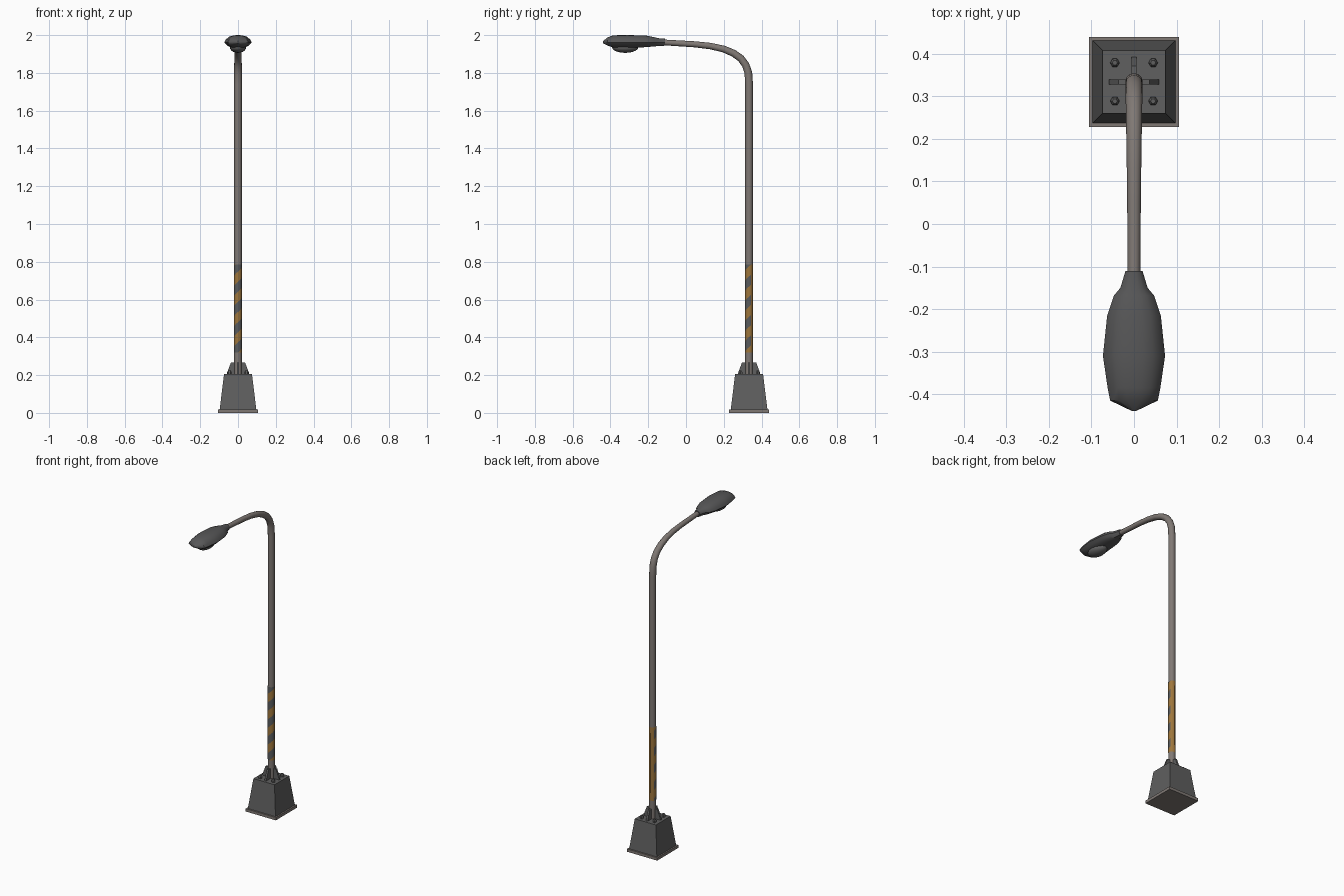
import bpy, bmesh, math
from mathutils import Vector

if "Cube" in bpy.data.objects:
    bpy.data.objects.remove(bpy.data.objects["Cube"])

PY = 0.334  # y position of the pole axis


def material(name, rgb):
    m = bpy.data.materials.new(name)
    m.diffuse_color = (*rgb, 1)
    m.use_nodes = True
    m.node_tree.nodes["Principled BSDF"].inputs["Base Color"].default_value = m.diffuse_color
    return m


STEEL = material("weathered steel", (0.215, 0.19, 0.175))
BASE = material("base grey", (0.115, 0.115, 0.115))
HOUSING = material("housing dark grey", (0.095, 0.095, 0.097))
LENS = material("lens grey", (0.13, 0.13, 0.13))
YELLOW = material("warning ochre", (0.34, 0.18, 0.045))
STRIPE = material("stripe grey", (0.10, 0.105, 0.11))


def finish(name, bm, mats, smooth=None):
    bmesh.ops.recalc_face_normals(bm, faces=bm.faces)
    me = bpy.data.meshes.new(name)
    bm.to_mesh(me)
    bm.free()
    for m in mats:
        me.materials.append(m)
    ob = bpy.data.objects.new(name, me)
    bpy.context.collection.objects.link(ob)
    if smooth:
        bpy.ops.object.select_all(action='DESELECT')
        ob.select_set(True)
        bpy.context.view_layer.objects.active = ob
        bpy.ops.object.shade_smooth_by_angle(angle=math.radians(smooth))
    return ob


def loft(name, rings, mat, smooth=None):
    """Skin a list of equal-sized vertex rings and cap both ends."""
    bm = bmesh.new()
    vs = [[bm.verts.new(p) for p in r] for r in rings]
    n = len(vs[0])
    for a, b in zip(vs, vs[1:]):
        for i in range(n):
            j = (i + 1) % n
            bm.faces.new((a[i], a[j], b[j], b[i]))
    bm.faces.new(vs[0])
    bm.faces.new(vs[-1])
    return finish(name, bm, [mat], smooth)


def square(h, z):
    return [(sx * h, PY + sy * h, z) for sx, sy in ((-1, -1), (1, -1), (1, 1), (-1, 1))]


# Base plate and tapered footing
loft("base_plate", [square(0.106, 0), square(0.106, 0.018)], STEEL)
loft("footing", [square(0.097, 0.018), square(0.074, 0.205)], BASE)

# Four gussets around the pole foot
for k in range(4):
    d = Vector((math.cos(k * math.pi / 2), math.sin(k * math.pi / 2), 0))
    s = Vector((-d.y, d.x, 0)) * 0.006
    prof = [(0.012, 0.203), (0.059, 0.203), (0.057, 0.215), (0.037, 0.268), (0.012, 0.268)]
    pts = [Vector((0, PY, z)) + d * r for r, z in prof]
    loft(f"gusset_{k + 1}", [[p - s for p in pts], [p + s for p in pts]], BASE)

# Anchor bolts with chamfered heads
for sx in (-1, 1):
    for sy in (-1, 1):
        rings = [[(sx * 0.045 + r * math.cos(i * math.pi / 3),
                   PY + sy * 0.045 + r * math.sin(i * math.pi / 3), z) for i in range(6)]
                 for r, z in ((0.011, 0.203), (0.011, 0.216), (0.006, 0.225))]
        loft(f"bolt_{sx}_{sy}", rings, BASE)

# Pole sweeping into the arm: (y, z, radius)
N = 12
path = [(PY, 0.203, 0.0205), (PY, 1.0, 0.0205), (PY, 1.74, 0.0205), (0.330, 1.80, 0.0205),
        (0.316, 1.842, 0.020), (0.290, 1.877, 0.0195), (0.252, 1.904, 0.019),
        (0.200, 1.926, 0.018), (0.13, 1.942, 0.017), (0.05, 1.951, 0.016), (-0.13, 1.962, 0.015)]
rings = []
for i, (y, z, r) in enumerate(path):
    p, q = path[max(i - 1, 0)], path[min(i + 1, len(path) - 1)]
    t = Vector((q[0] - p[0], q[1] - p[1])).normalized()
    rings.append([(r * math.sin(a), y - t.y * r * math.cos(a), z + t.x * r * math.cos(a))
                  for a in (2 * math.pi * k / N for k in range(N))])
loft("pole_and_arm", rings, STEEL, 40)

# Painted warning band: helical stripes at the front, plain at the back
Z0, Z1, HALF, R = 0.32, 0.785, 0.0535, 0.0211
bm = bmesh.new()
grid = []
for row in range(-3, 13):
    line = []
    for k in range(N + 1):
        a = 2 * math.pi * k / N - math.pi
        z = min(max(Z0 + row * HALF + 0.018 * a, Z0), Z1)
        line.append(bm.verts.new((R * math.sin(a), PY - R * math.cos(a), z)))
    grid.append(line)
for row in range(len(grid) - 1):
    for k in range(N):
        q = (grid[row][k], grid[row][k + 1], grid[row + 1][k + 1], grid[row + 1][k])
        if max(v.co.z for v in q) - min(v.co.z for v in q) < 1e-5:
            continue
        f = bm.faces.new(q)
        a = 2 * math.pi * (k + 0.5) / N - math.pi
        f.material_index = 1 if row % 2 == 1 and abs(a) < 2.0 else 0
bmesh.ops.remove_doubles(bm, verts=bm.verts, dist=1e-5)
finish("warning_band", bm, [YELLOW, STRIPE], 40)

# Lamp housing: stations of (y, half width, bottom z, rim z, top z)
stations = [(-0.110, 0.020, 1.944, 1.962, 1.981), (-0.150, 0.032, 1.942, 1.962, 1.984),
            (-0.168, 0.047, 1.940, 1.961, 1.989), (-0.215, 0.063, 1.936, 1.960, 1.998),
            (-0.310, 0.073, 1.933, 1.960, 2.000), (-0.385, 0.062, 1.935, 1.960, 1.999),
            (-0.415, 0.056, 1.944, 1.960, 1.988), (-0.440, 0.004, 1.957, 1.962, 1.968)]
half = [(1.0, 0.0), (0.88, 0.42), (0.62, 0.82), (0.3, 0.97)]
upper = half + [(0, 1)] + [(-x, z) for x, z in reversed(half)]
lower = [(-0.8, -0.55), (-0.5, -1), (0.5, -1), (0.8, -0.55)]
rings = [[(x * w, y, zr + z * ((zt - zr) if z > 0 else (zr - zb))) for x, z in upper + lower]
         for y, w, zb, zr, zt in stations]
loft("lamp_housing", rings, HOUSING, 35)

# Lens bowl under the housing
bm = bmesh.new()
bmesh.ops.create_uvsphere(bm, u_segments=16, v_segments=10, radius=1)
for v in bm.verts:
    v.co = Vector((v.co.x * 0.043, -0.322 + v.co.y * 0.07, 1.936 + v.co.z * 0.03))
finish("lens", bm, [LENS], 40)
